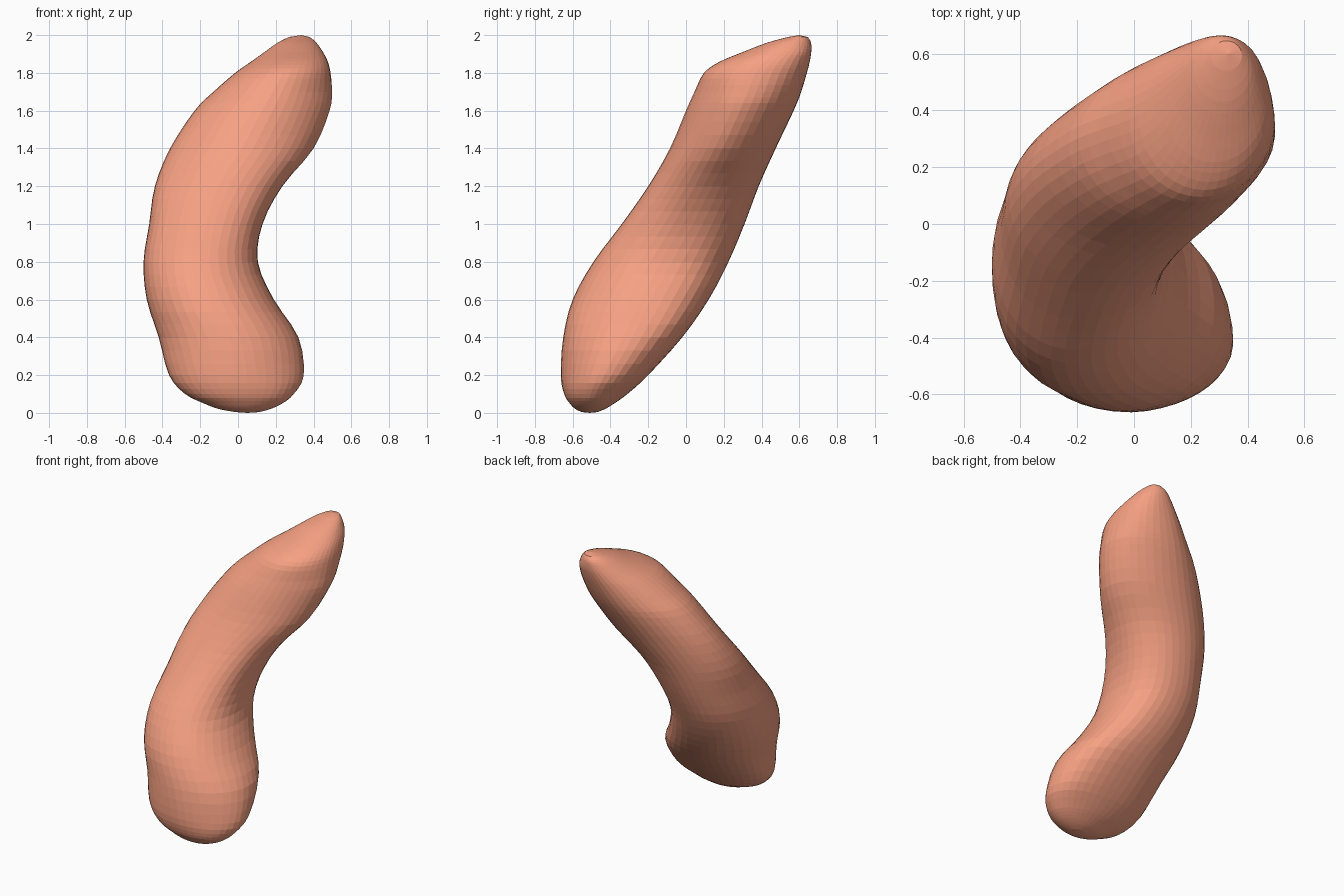
import bpy, bmesh, math

# Horizontal slices: z, x min, x max, y min, y max,
# then roundness of back-right / back-left / front-left / front-right quarter
SLICES = [
    (0.004, -0.01, 0.11, -0.55, -0.47, 2),
    (0.02, -0.10, 0.17, -0.585, -0.43, 2),
    (0.05, -0.18, 0.235, -0.615, -0.38, 2),
    (0.10, -0.28, 0.295, -0.645, -0.31, 2, 2.1, 2, 2),
    (0.20, -0.365, 0.348, -0.663, -0.20, 2.3, 2.3, 2, 1.8),
    (0.40, -0.42, 0.32, -0.65, -0.02, 2.35, 2.3, 2.05, 1.95),
    (0.60, -0.483, 0.19, -0.60, 0.12, 2.4, 2.15, 2.15, 2.1),
    (0.80, -0.50, 0.105, -0.49, 0.225, 2.4, 2.1, 2.2, 2.1),
    (1.00, -0.47, 0.13, -0.34, 0.31, 2.35, 2.05, 2.2, 2.15),
    (1.20, -0.44, 0.235, -0.20, 0.385, 2.15, 2, 2.1, 2.05),
    (1.40, -0.36, 0.40, -0.085, 0.475, 2.05, 1.9, 2, 1.75),
    (1.60, -0.23, 0.485, 0.0, 0.57, 2.1, 1.8, 2, 1.7),
    (1.70, -0.13, 0.497, 0.045, 0.61, 2.2, 1.8, 2, 1.75),
    (1.80, -0.015, 0.49, 0.095, 0.64, 2.4, 1.9, 2, 1.9),
    (1.86, 0.07, 0.475, 0.18, 0.655, 2.4, 2, 2, 2),
    (1.91, 0.14, 0.45, 0.30, 0.663, 2.4, 2, 2, 2),
    (1.96, 0.21, 0.415, 0.43, 0.662, 2),
    (1.99, 0.27, 0.38, 0.54, 0.645, 2),
]
SLICES = [s if len(s) == 9 else s + (s[5],) * 3 for s in SLICES]
SIDES, STEPS = 40, 3


def smooth(p0, p1, p2, p3, t):
    """Catmull-Rom blend of four slices."""
    return [0.5 * (2 * b + (c - a) * t + (2 * a - 5 * b + 4 * c - d) * t * t
                   + (3 * b - a - 3 * c + d) * t ** 3)
            for a, b, c, d in zip(p0, p1, p2, p3)]


def ring(bm, s):
    z, x0, x1, y0, y1 = s[:5]
    pts = []
    for i in range(SIDES):
        t = 2 * math.pi * i / SIDES
        c, d = math.cos(t), math.sin(t)
        n = s[5 + i * 4 // SIDES]
        r = (abs(c) ** n + abs(d) ** n) ** (-1 / n)
        pts.append(bm.verts.new(((x0 + x1) / 2 + (x1 - x0) / 2 * c * r,
                                 (y0 + y1) / 2 + (y1 - y0) / 2 * d * r, z)))
    return pts


# Bent, leaning body
bm = bmesh.new()
n = len(SLICES)
rings = []
for k in range(n - 1):
    p = [SLICES[min(max(k + o, 0), n - 1)] for o in (-1, 0, 1, 2)]
    for j in range(STEPS):
        rings.append(ring(bm, smooth(*p, j / STEPS)))
rings.append(ring(bm, SLICES[-1]))
for a, b in zip(rings, rings[1:]):
    for i in range(SIDES):
        j = (i + 1) % SIDES
        bm.faces.new((a[i], a[j], b[j], b[i]))

# Rounded ends
bottom = bm.verts.new((0.05, -0.51, 0.0))
top = bm.verts.new((0.335, 0.60, 2.0))
for i in range(SIDES):
    j = (i + 1) % SIDES
    bm.faces.new((bottom, rings[0][j], rings[0][i]))
    bm.faces.new((top, rings[-1][i], rings[-1][j]))
bmesh.ops.recalc_face_normals(bm, faces=bm.faces)

mesh = bpy.data.meshes.new("curved_body")
bm.to_mesh(mesh)
bm.free()
body = bpy.data.objects.new("curved_body", mesh)
bpy.context.collection.objects.link(body)

mat = bpy.data.materials.new("salmon")
mat.diffuse_color = (0.92, 0.355, 0.225, 1)
mesh.materials.append(mat)
